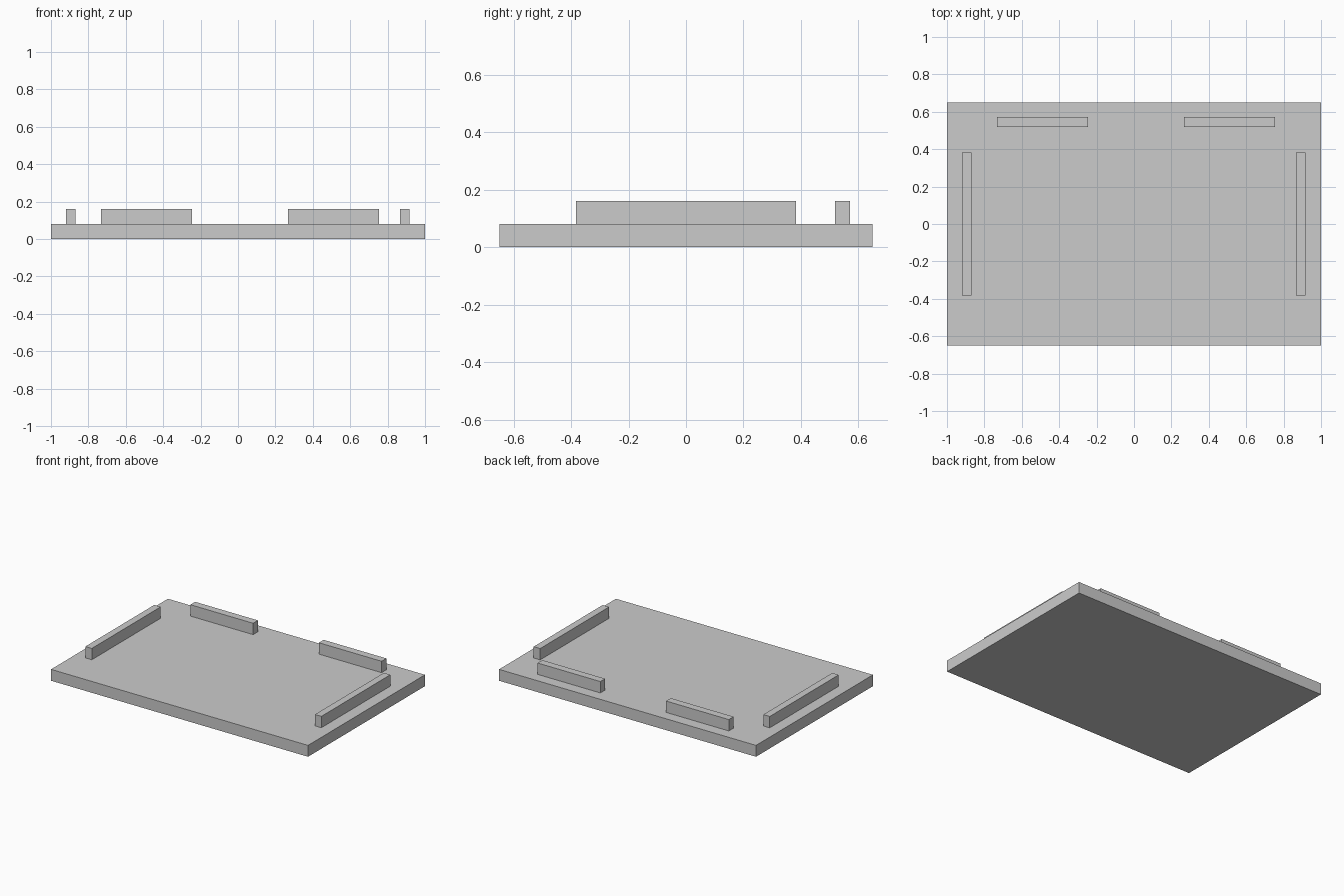
import bpy

cube = bpy.data.objects.get("Cube")
if cube:
    bpy.data.objects.remove(cube, do_unlink=True)

# One plain grey for the whole model
grey = bpy.data.materials.new("plain_grey")
grey.use_nodes = True
colour = (0.6, 0.6, 0.6, 1.0)
grey.diffuse_color = colour
grey.node_tree.nodes["Principled BSDF"].inputs["Base Color"].default_value = colour


def box(name, xs, ys, zs):
    """Add a flat-faced box spanning the given x, y and z ranges."""
    spans = (xs, ys, zs)
    bpy.ops.mesh.primitive_cube_add(size=1, location=[(a + b) / 2 for a, b in spans])
    obj = bpy.context.object
    obj.name = obj.data.name = name
    obj.scale = [b - a for a, b in spans]
    bpy.ops.object.transform_apply(location=False, rotation=False, scale=True)
    obj.data.materials.append(grey)
    return obj


BASE_TOP = 0.08
RAIL = (BASE_TOP, 0.16)

# Base slab
box("base_slab", (-1, 1), (-0.65, 0.65), (0, BASE_TOP))

# Long rails along the two sides
for name, xs in (("right_rail", (-0.92, -0.87)), ("left_rail", (0.867, 0.917))):
    box(name, xs, (-0.383, 0.383), RAIL)

# Two shorter rails along the back edge
for name, xs in (("back_right_rail", (-0.733, -0.245)), ("back_left_rail", (0.267, 0.755))):
    box(name, xs, (0.518, 0.571), RAIL)
